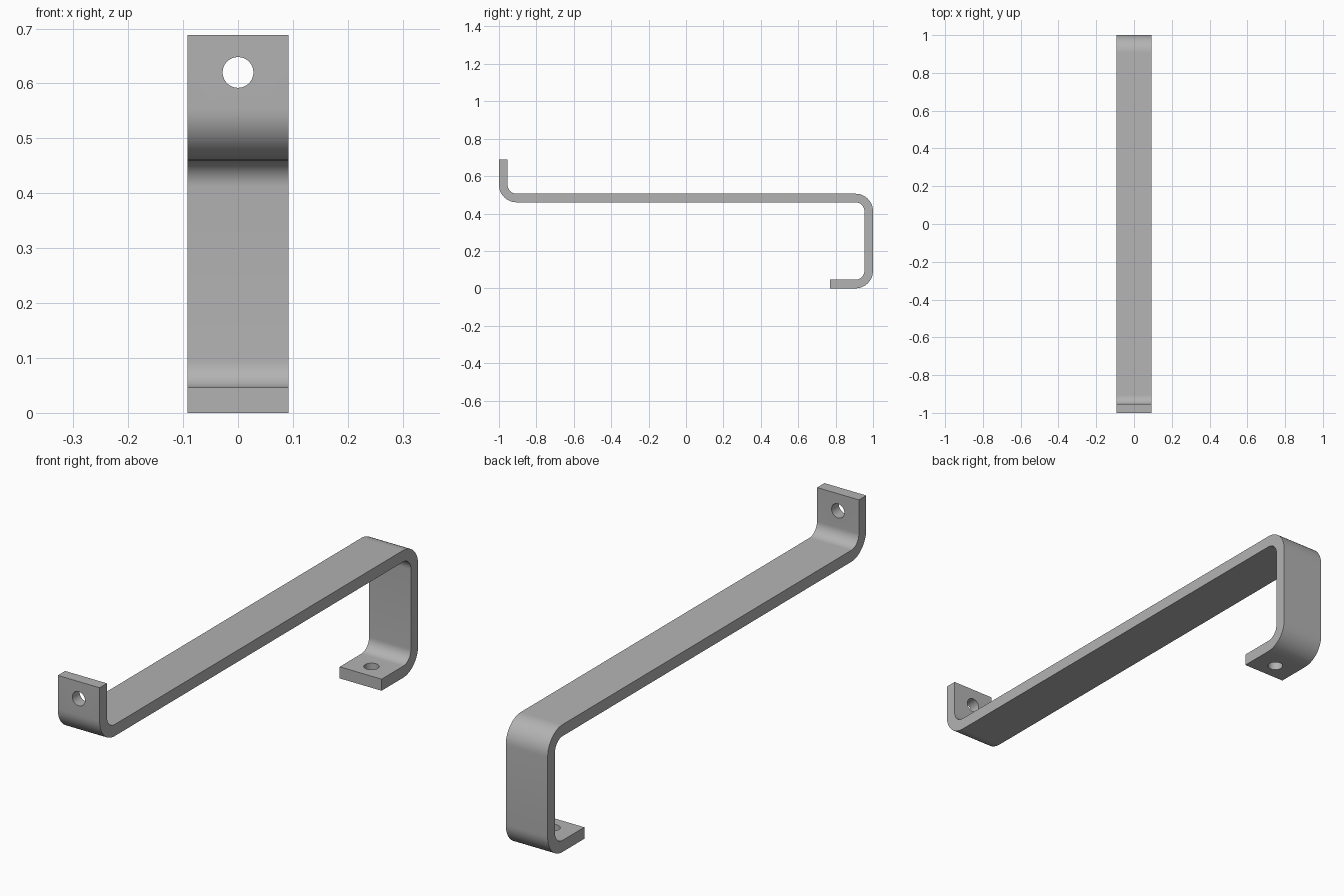
import bpy, bmesh, math
from mathutils import Vector

if "Cube" in bpy.data.objects:
    bpy.data.objects.remove(bpy.data.objects["Cube"], do_unlink=True)

WIDTH, THICK, BEND, STEPS = 0.184, 0.046, 0.071, 12
HOLE_R = 0.028

steel = bpy.data.materials.new("grey steel")
steel.use_nodes = True
colour = (0.45, 0.45, 0.45, 1)
steel.diffuse_color = colour
steel.node_tree.nodes["Principled BSDF"].inputs["Base Color"].default_value = colour


def bent_path(corners):
    """Centreline stations (point, normal) with each inner corner rounded."""
    pts = [Vector(c) for c in corners]
    turn = lambda d: Vector((-d.y, d.x))
    first = (pts[1] - pts[0]).normalized()
    stations = [(pts[0], turn(first))]
    for a, b, c in zip(pts, pts[1:], pts[2:]):
        d0, d1 = (b - a).normalized(), (c - b).normalized()
        centre = b - d0 * BEND + d1 * BEND
        for i in range(STEPS + 1):
            t = math.pi / 2 * i / STEPS
            point = centre - d1 * BEND * math.cos(t) + d0 * BEND * math.sin(t)
            stations.append((point, turn(d0 * math.cos(t) + d1 * math.sin(t))))
    last = (pts[-1] - pts[-2]).normalized()
    stations.append((pts[-1], turn(last)))
    return stations


# Flat strip bent along the side profile (y, z)
half = THICK / 2
side = 1 - half
bar_z = 0.483
path = bent_path([(-side, 0.688), (-side, bar_z), (side, bar_z), (side, half), (0.77, half)])
bm = bmesh.new()
rings = []
for p, n in path:
    ring = []
    for sx, sn in ((-1, -1), (1, -1), (1, 1), (-1, 1)):
        q = p + n * sn * half
        ring.append(bm.verts.new((sx * WIDTH / 2, q.x, q.y)))
    rings.append(ring)
for r0, r1 in zip(rings, rings[1:]):
    for i in range(4):
        j = (i + 1) % 4
        bm.faces.new((r0[i], r0[j], r1[j], r1[i]))
bm.faces.new(rings[0])
bm.faces.new(rings[-1])
bmesh.ops.recalc_face_normals(bm, faces=bm.faces)
mesh = bpy.data.meshes.new("bent_bracket")
bm.to_mesh(mesh)
bm.free()
mesh.materials.append(steel)
bracket = bpy.data.objects.new("bent_bracket", mesh)
bpy.context.collection.objects.link(bracket)


# Screw holes through the upright tab and the foot
def drill(name, location, rotation):
    bpy.ops.mesh.primitive_cylinder_add(vertices=48, radius=HOLE_R, depth=THICK * 3,
                                        location=location, rotation=rotation)
    cutter = bpy.context.object
    cutter.name = name
    cutter.data.materials.append(steel)
    mod = bracket.modifiers.new(name, 'BOOLEAN')
    mod.operation, mod.solver, mod.object = 'DIFFERENCE', 'EXACT', cutter
    return cutter


cutters = [drill("tab_hole_cutter", (0, -side, 0.62), (math.pi / 2, 0, 0)),
           drill("foot_hole_cutter", (0, 0.838, half), (0, 0, 0))]

# Apply the cuts, then smooth the bends while keeping the edges sharp
bpy.ops.object.select_all(action='DESELECT')
bracket.select_set(True)
bpy.context.view_layer.objects.active = bracket
for name in [m.name for m in bracket.modifiers]:
    bpy.ops.object.modifier_apply(modifier=name)
for cutter in cutters:
    bpy.data.objects.remove(cutter, do_unlink=True)
bpy.ops.object.shade_smooth_by_angle(angle=math.radians(30))
